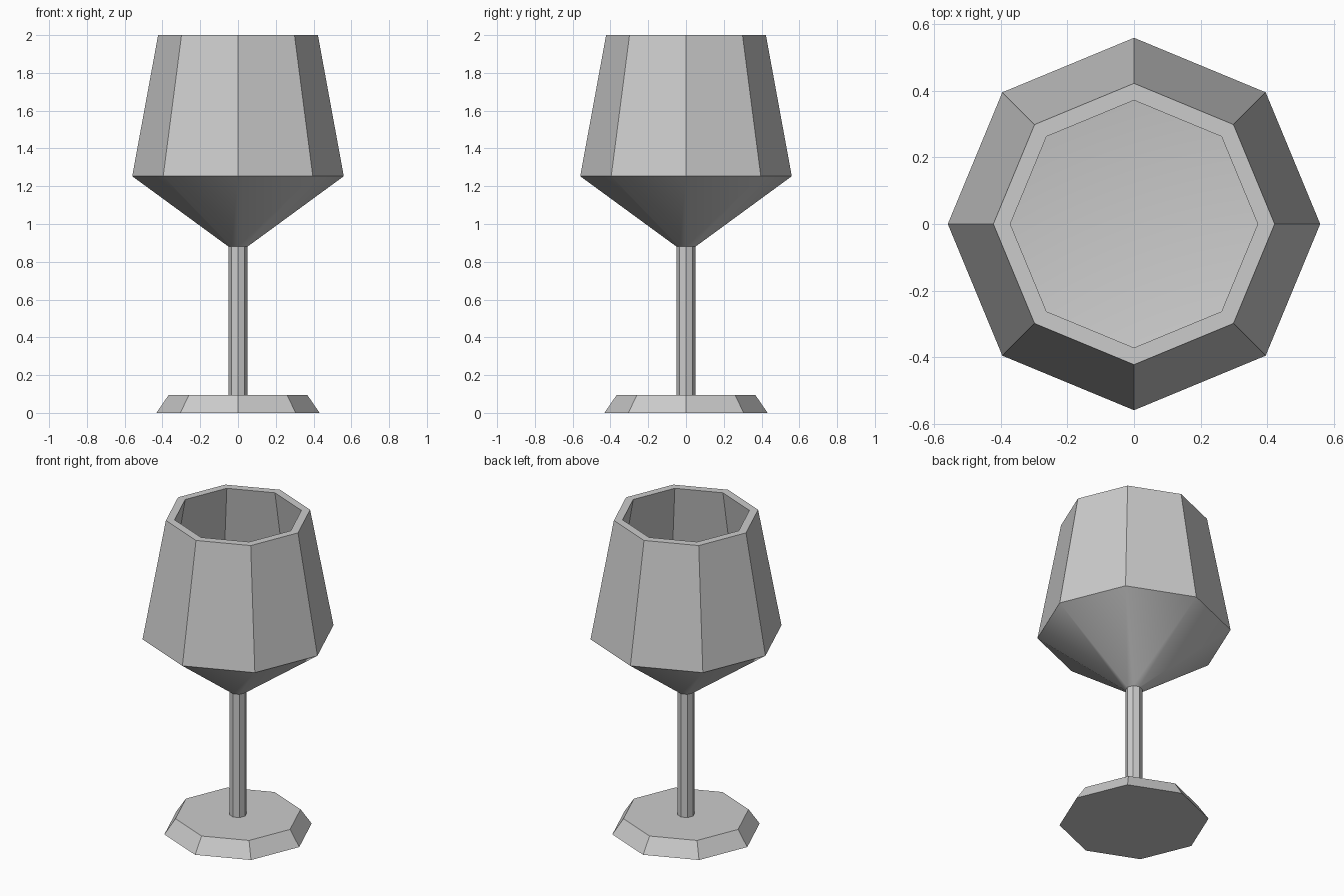
import bpy
import bmesh
from math import cos, sin, pi, radians

if "Cube" in bpy.data.objects:
    bpy.data.objects.remove(bpy.data.objects["Cube"])

SIDES = 8


def lathe(name, profile):
    """Spin a (radius, z) profile into an eight-sided part; radius 0 makes a tip."""
    bm = bmesh.new()
    rings = []
    for r, z in profile:
        count = SIDES if r > 0 else 1
        rings.append([bm.verts.new((r * cos(2 * pi * i / SIDES),
                                    r * sin(2 * pi * i / SIDES), z))
                      for i in range(count)])
    for low, high in zip(rings, rings[1:]):
        for i in range(SIDES):
            j = (i + 1) % SIDES
            corners = [low[i % len(low)], low[j % len(low)],
                       high[j % len(high)], high[i % len(high)]]
            bm.faces.new(list(dict.fromkeys(corners)))
    mesh = bpy.data.meshes.new(name)
    bm.to_mesh(mesh)
    bm.free()
    obj = bpy.data.objects.new(name, mesh)
    bpy.context.collection.objects.link(obj)
    bpy.ops.object.select_all(action='DESELECT')
    obj.select_set(True)
    bpy.context.view_layer.objects.active = obj
    bpy.ops.object.shade_smooth_by_angle(angle=radians(30))
    return obj


# Bevelled foot, open where the stem joins
lathe("foot", [(0, 0), (0.432, 0), (0.367, 0.095), (0.05, 0.095)])

# Thin straight stem
lathe("stem", [(0.05, 0.095), (0.05, 0.88)])

# Bowl: outer cone, tapering wall, rim, inner wall, shallow dished floor
lathe("bowl", [(0.05, 0.88), (0.56, 1.253), (0.423, 2.0),
               (0.372, 2.0), (0.505, 1.26), (0, 1.17)])
